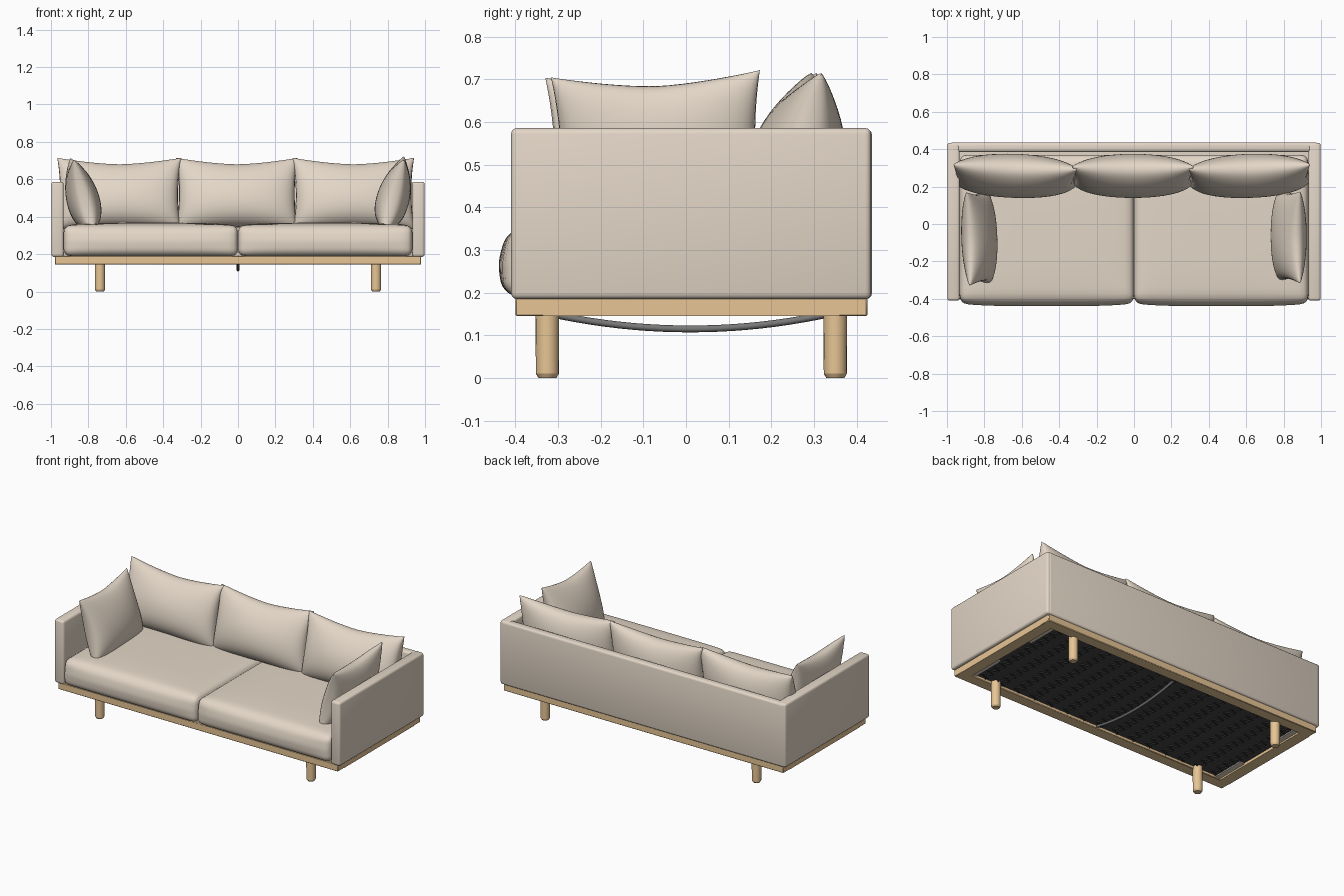
import bpy, bmesh, math
from mathutils import Vector

if "Cube" in bpy.data.objects:
    bpy.data.objects.remove(bpy.data.objects["Cube"])


def material(name, rgb):
    m = bpy.data.materials.new(name)
    m.diffuse_color = (*rgb, 1)
    m.use_nodes = True
    m.node_tree.nodes["Principled BSDF"].inputs["Base Color"].default_value = m.diffuse_color
    return m


FABRIC = material("beige_fabric", (0.77, 0.675, 0.57))
WOOD = material("light_oak", (0.80, 0.56, 0.30))
DARK = material("black_underside", (0.06, 0.06, 0.06))
GREY = material("grey_strap", (0.19, 0.19, 0.19))


def finish(bm, name, mat, angle=40):
    bmesh.ops.recalc_face_normals(bm, faces=bm.faces)
    me = bpy.data.meshes.new(name)
    bm.to_mesh(me)
    bm.free()
    me.materials.append(mat)
    ob = bpy.data.objects.new(name, me)
    bpy.context.collection.objects.link(ob)
    bpy.ops.object.select_all(action='DESELECT')
    ob.select_set(True)
    bpy.context.view_layer.objects.active = ob
    bpy.ops.object.shade_smooth_by_angle(angle=math.radians(angle))
    return ob


def box(name, lo, hi, mat, bevel=0.0, segments=3):
    lo, hi = Vector(lo), Vector(hi)
    bm = bmesh.new()
    bmesh.ops.create_cube(bm, size=1)
    for v in bm.verts:
        v.co = Vector([(lo[i] + hi[i]) / 2 + v.co[i] * (hi[i] - lo[i]) for i in range(3)])
    if bevel:
        bmesh.ops.bevel(bm, geom=bm.edges[:], offset=bevel, segments=segments,
                        profile=0.5, affect='EDGES')
    return finish(bm, name, mat)


def pillow(name, half_w, half_h, half_t, pinch_w, pinch_h, loc, rot, n=24):
    """Knife-edge cushion: two domed sheets meeting in a seam with pointed corners."""
    bm = bmesh.new()
    for side in (-1, 1):
        rows = []
        for j in range(n + 1):
            v = math.sin(math.pi / 2 * (2 * j / n - 1))
            ph = pinch_h if v > 0 else pinch_h * 0.35
            row = []
            for i in range(n + 1):
                u = math.sin(math.pi / 2 * (2 * i / n - 1))
                dome = max(0, 1 - u * u) ** 0.36 * max(0, 1 - v * v) ** 0.46
                sag = half_t * dome * (1 - 0.22 * v)
                row.append(bm.verts.new((half_w * u * (1 - pinch_w * (1 - v * v)), side * sag,
                                         half_h * v * (1 - ph * (1 - abs(u) ** 1.6)))))
            rows.append(row)
        for j in range(n):
            for i in range(n):
                bm.faces.new((rows[j][i], rows[j][i + 1], rows[j + 1][i + 1], rows[j + 1][i]))
    bmesh.ops.remove_doubles(bm, verts=bm.verts, dist=1e-4)
    ob = finish(bm, name, FABRIC, 60)
    ob.location = loc
    ob.rotation_euler = [math.radians(a) for a in rot]
    return ob


def seat_cushion(name, x0, x1):
    """Soft rounded block with a crowned top and a bulging front."""
    lo, hi, r = Vector((x0, -0.425, 0.188)), Vector((x1, 0.37, 0.354)), 0.04
    c, h = (lo + hi) / 2, (hi - lo) / 2
    bm = bmesh.new()
    bmesh.ops.create_cube(bm, size=2)
    bmesh.ops.subdivide_edges(bm, edges=bm.edges[:], cuts=19, use_grid_fill=True)
    for v in bm.verts:
        p = Vector([h[i] * math.sin(math.pi / 2 * v.co[i]) for i in range(3)])
        core = Vector([max(r - h[i], min(h[i] - r, p[i])) for i in range(3)])
        d = p - core
        if d.length > 1e-6:
            p = core + d.normalized() * r
        a, b, e = p.x / h.x, p.y / h.y, p.z / h.z
        if e > 0:
            p.z += 0.014 * e * (1 - a ** 4) * (1 - b ** 4)
        if b < 0:
            p.y += b * 0.014 * (1 - a ** 4) * (1 - e * e) - b * 0.012 * max(0, e)
        v.co = c + p
    return finish(bm, name, FABRIC, 60)


def tube(name, points, radius, mat, sides=1):
    cu = bpy.data.curves.new(name, 'CURVE')
    cu.dimensions = '3D'
    cu.bevel_depth = radius
    cu.bevel_resolution = sides
    cu.use_fill_caps = True
    sp = cu.splines.new('POLY')
    sp.points.add(len(points) - 1)
    for q, p in zip(sp.points, points):
        q.co = (*p, 1)
    cu.materials.append(mat)
    ob = bpy.data.objects.new(name, cu)
    bpy.context.collection.objects.link(ob)
    return ob


# Upholstered shell: arms and back
for s, side in ((-1, "left"), (1, "right")):
    xs = sorted((s * 0.932, s * 0.998))
    box(side + "_arm", (xs[0], -0.41, 0.185), (xs[1], 0.434, 0.586), FABRIC, 0.014)
box("back_panel", (-0.985, 0.385, 0.185), (0.985, 0.436, 0.584), FABRIC, 0.014)
box("seat_base", (-0.935, -0.385, 0.172), (0.935, 0.40, 0.21), FABRIC)

# Wooden base rails
for s, side in ((-1, "front"), (1, "back")):
    ys = (-0.40, -0.33) if s < 0 else (0.355, 0.425)
    box(side + "_rail", (-0.978, ys[0], 0.145), (0.978, ys[1], 0.19), WOOD, 0.003, 1)
for s, side in ((-1, "left"), (1, "right")):
    xs = sorted((s * 0.908, s * 0.978))
    box(side + "_rail", (xs[0], -0.335, 0.145), (xs[1], 0.36, 0.19), WOOD)
    # pale fabric turned under near the end corners
    xs = sorted((s * 0.875, s * 0.91))
    for y0, y1, end in ((-0.33, -0.12, "front"), (0.15, 0.355, "back")):
        box(side + "_" + end + "_fabric_hem", (xs[0], y0, 0.155), (xs[1], y1, 0.17), FABRIC)

# Round legs with chamfered feet
for x in (-0.738, 0.738):
    for y, end in ((-0.325, "front"), (0.35, "back")):
        bm = bmesh.new()
        prof = [(0.021, 0.0), (0.027, 0.01), (0.028, 0.17)]
        rings = [[bm.verts.new((x + r * math.cos(k * math.tau / 20), y + r * math.sin(k * math.tau / 20), z))
                  for k in range(20)] for r, z in prof]
        for a, b in zip(rings, rings[1:]):
            for k in range(20):
                bm.faces.new((a[k], a[k - 1], b[k - 1], b[k]))
        bm.faces.new(rings[0])
        bm.faces.new(rings[-1])
        finish(bm, ("left_" if x < 0 else "right_") + end + "_leg", WOOD, 30)

# Dark underside, zigzag springs and sagging strap
box("underside_panel", (-0.91, -0.335, 0.162), (0.91, 0.36, 0.174), DARK)
for i in range(15):
    x = -0.84 + i * 0.12
    tube("spring_wire", [(x + 0.025 * (1 if (k // 2) % 2 else -1), -0.325 + k * 0.0135, 0.157)
                         for k in range(51)], 0.004, DARK)
tube("sagging_strap", [(0, 0.01 + y * 0.033, 0.115 + 0.036 * (y / 10) ** 2)
                       for y in range(-10, 11)], 0.008, GREY, 2)

# Seat cushions
seat_cushion("left_seat_cushion", -0.932, 0.0)
seat_cushion("right_seat_cushion", 0.0, 0.932)

# Back cushions
for name, x, w, yaw in (("left", -0.636, 0.332, -2), ("middle", -0.006, 0.325, 0), ("right", 0.618, 0.325, 2)):
    pillow(name + "_back_cushion", w, 0.195, 0.112, 0.05, 0.19,
           (x, 0.265, 0.524), (-12, 0, yaw))

# Throw pillows leaning on the arms
pillow("left_throw_pillow", 0.25, 0.197, 0.086, 0.07, 0.16, (-0.836, -0.075, 0.518), (-15, -1, 92))
pillow("right_throw_pillow", 0.245, 0.197, 0.086, 0.07, 0.16, (0.836, -0.065, 0.523), (-15, 2, -90))
